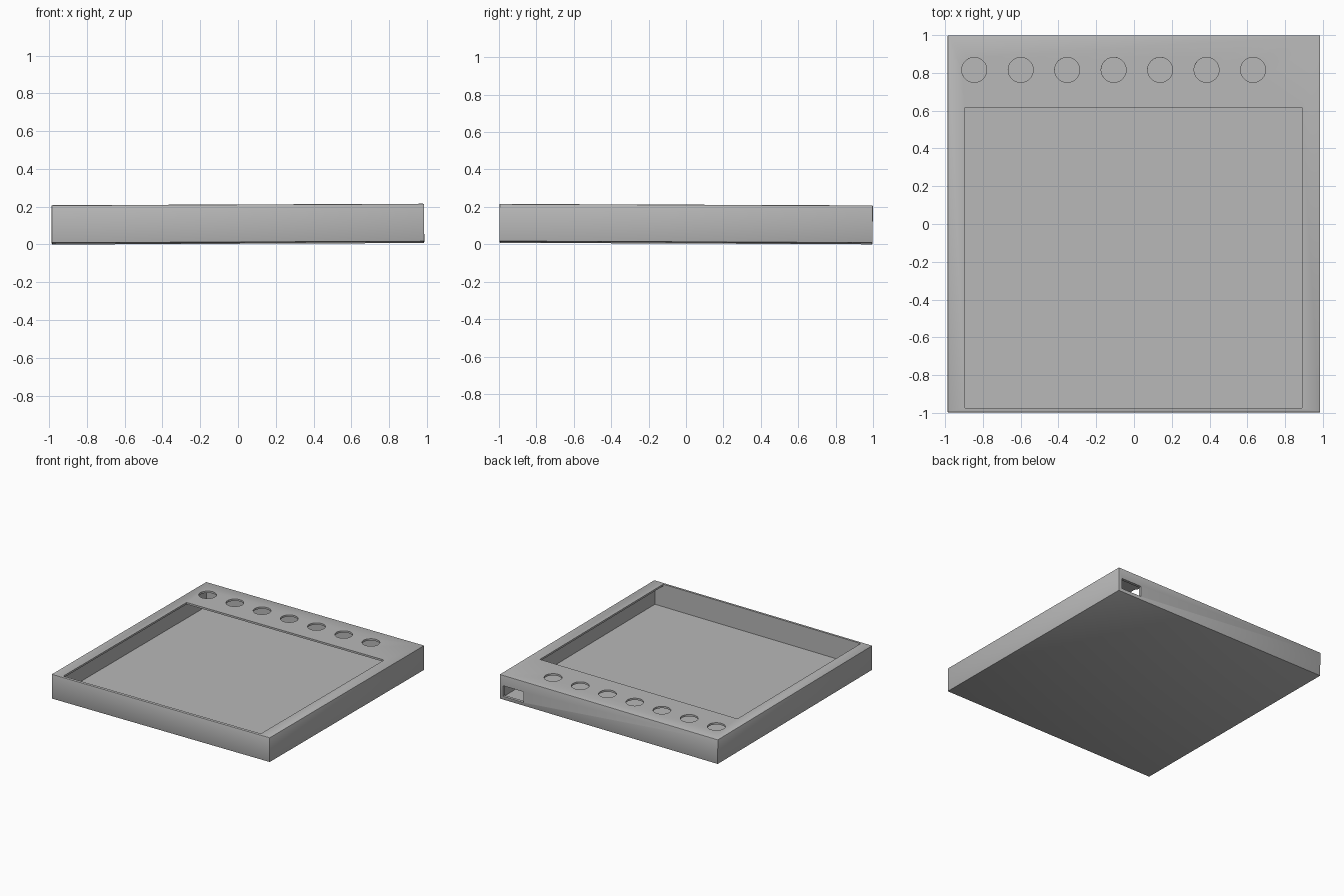
import bpy, bmesh, math
from mathutils import Matrix

if "Cube" in bpy.data.objects:
    bpy.data.objects.remove(bpy.data.objects["Cube"])

grey = bpy.data.materials.new("light grey")
grey.diffuse_color = (0.48, 0.48, 0.48, 1)
grey.use_nodes = True
grey.node_tree.nodes["Principled BSDF"].inputs["Base Color"].default_value = grey.diffuse_color


def new_object(name, bm):
    mesh = bpy.data.meshes.new(name)
    bm.to_mesh(mesh)
    bm.free()
    obj = bpy.data.objects.new(name, mesh)
    bpy.context.collection.objects.link(obj)
    mesh.materials.append(grey)
    return obj


def box(name, x0, x1, y0, y1, z0, z1, bevel=0):
    bm = bmesh.new()
    bmesh.ops.create_cube(bm, size=1)
    bmesh.ops.scale(bm, vec=(x1 - x0, y1 - y0, z1 - z0), verts=bm.verts)
    bmesh.ops.translate(bm, vec=((x0 + x1) / 2, (y0 + y1) / 2, (z0 + z1) / 2), verts=bm.verts)
    if bevel:
        bmesh.ops.bevel(bm, geom=bm.edges[:], offset=bevel, segments=2, profile=0.5, affect='EDGES')
    return new_object(name, bm)


def cylinder(name, x, y, z, radius, depth):
    bm = bmesh.new()
    bmesh.ops.create_cone(bm, cap_ends=True, segments=48, radius1=radius, radius2=radius,
                          depth=depth, matrix=Matrix.Translation((x, y, z)))
    return new_object(name, bm)


# Outer shell
case = box("case", -0.986, 0.986, -0.998, 0.998, 0, 0.2, bevel=0.005)

# Hollow inside, display window, cable port, row of button holes
cutters = [
    box("cavity_cutter", -0.965, 0.965, -0.977, 0.975, 0.015, 0.185),
    box("window_cutter", -0.895, 0.89, -0.976, 0.615, 0.1, 0.3),
    box("port_cutter", 0.768, 0.957, 0.9, 1.1, 0.028, 0.115),
]
for i in range(7):
    cutters.append(cylinder(f"button_hole_cutter_{i + 1}", -0.845 + i * 0.246, 0.815, 0.2, 0.066, 0.1))

bpy.context.view_layer.objects.active = case
for cutter in cutters:
    cutter.hide_render = True
    mod = case.modifiers.new("cut", 'BOOLEAN')
    mod.operation = 'DIFFERENCE'
    mod.solver = 'EXACT'
    mod.object = cutter
    bpy.ops.object.modifier_apply(modifier=mod.name)
    bpy.data.objects.remove(cutter)

# The case rests at a very slight tilt
case.data.transform(Matrix.Translation((0, 0, 0.008))
                    @ Matrix.Rotation(-0.004, 4, 'X') @ Matrix.Rotation(-0.004, 4, 'Y')
                    )
low = min(v.co.z for v in case.data.vertices)
case.data.transform(Matrix.Translation((0, 0, -low)))

bpy.ops.object.select_all(action='DESELECT')
case.select_set(True)
bpy.ops.object.shade_smooth_by_angle(angle=math.radians(30))
